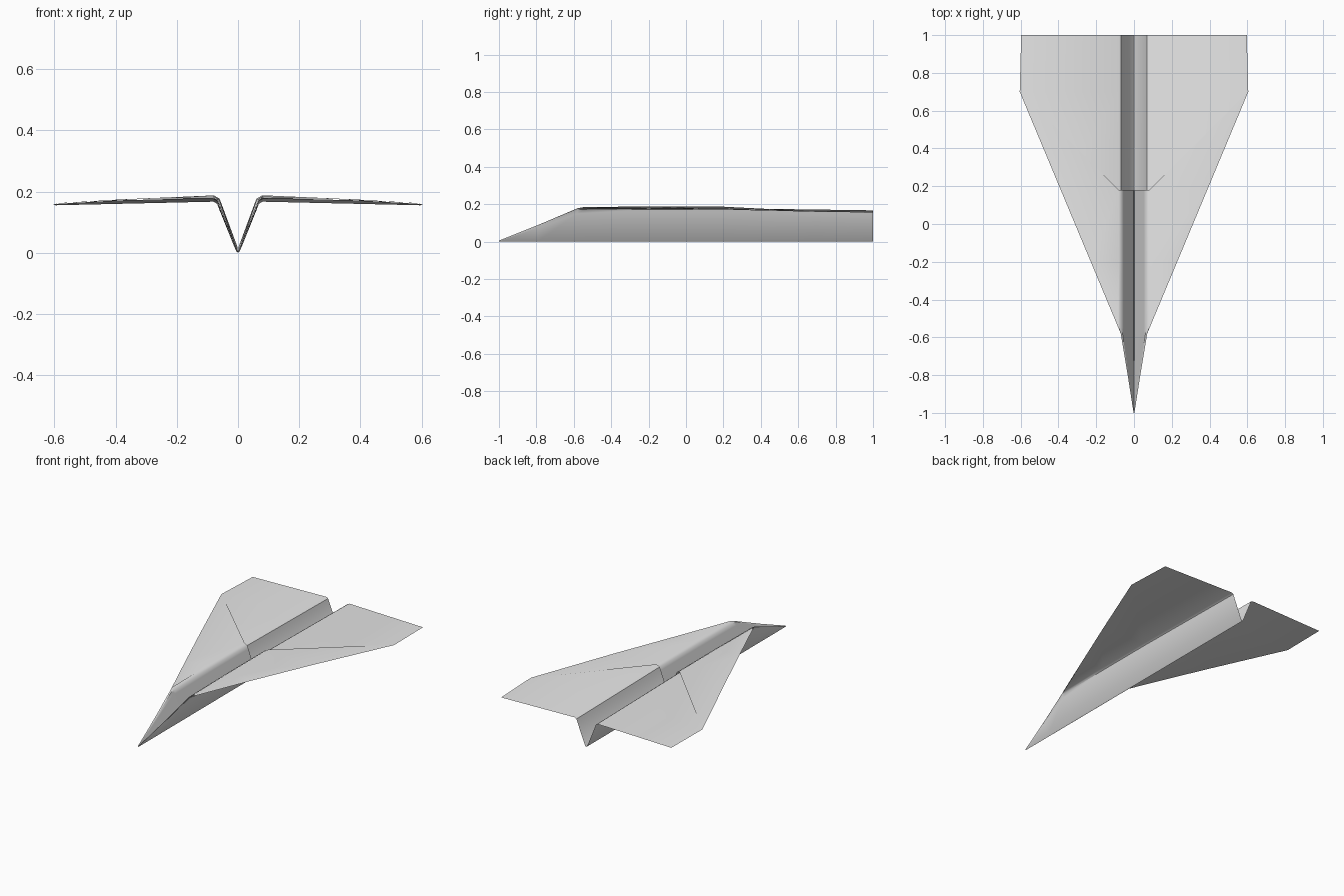
import bpy, bmesh, math

if "Cube" in bpy.data.objects:
    bpy.data.objects.remove(bpy.data.objects["Cube"])

paper = bpy.data.materials.new("light_grey_paper")
paper.diffuse_color = (0.8, 0.8, 0.8, 1)
paper.use_nodes = True
paper.node_tree.nodes["Principled BSDF"].inputs["Base Color"].default_value = paper.diffuse_color

NOSE, SHOULDER, FLAP_END, TIP = -1.0, -0.58, 0.18, 0.70
SLOPE = (0.605 - 0.07) / (TIP - SHOULDER)


def mix(a, b, t):
    return a + (b - a) * t


def edge_x(y):
    """Half width of the wing at y."""
    if y > TIP:
        return mix(0.605, 0.597, (y - TIP) / 0.3)
    return 0.07 + SLOPE * (y - SHOULDER)


def section(y, gap=0.0):
    """Half cross-section from keel to wing edge; gap lifts the inner layer."""
    if y < 0:
        zr = mix(0.175, 0.181, (y - SHOULDER) / 0.58)
    else:
        zr = mix(0.181, 0.167, y)
    w = max(edge_x(y), 0.07)
    ze = zr - 0.012 * (w - 0.07) / 0.535
    g = gap
    pts = [(0.0 if g == 0 else 0.002, 2.2 * g),
           (0.006 - 0.3 * g, 0.005 + 2.0 * g),
           (0.062 - g, zr - 0.024 + 0.3 * g),
           (0.068 - 0.8 * g, zr - 0.007 + 0.6 * g),
           (min(0.080, w), zr + (g if w > 0.08 else 0.6 * g)),
           (w, ze + 0.3 * g)]
    if y <= SHOULDER + 1e-6:      # the nose tapers to a point along the V
        t = max((y - NOSE) / (SHOULDER - NOSE), 0.03)
        pts = [(x * t, min(z, 0.178) * t) for x, z in pts]
    return pts


def half_sheet(bm, stations, side, gap=0.0):
    """Loft one side of a paper layer and return its vertex rows."""
    rows = [[bm.verts.new((side * x, y, z)) for x, z in section(y, gap)]
            for y in stations]
    for a, b in zip(rows, rows[1:]):
        for i in range(len(a) - 1):
            f = [a[i], a[i + 1], b[i + 1], b[i]]
            bm.faces.new(f if side > 0 else f[::-1])
    return rows


def finish(name, bm):
    bmesh.ops.remove_doubles(bm, verts=bm.verts, dist=0.00005)
    for f in bm.faces:
        f.smooth = True
    me = bpy.data.meshes.new(name)
    bm.to_mesh(me)
    bm.free()
    me.materials.append(paper)
    ob = bpy.data.objects.new(name, me)
    bpy.context.collection.objects.link(ob)
    bpy.ops.object.select_all(action='DESELECT')
    ob.select_set(True)
    bpy.context.view_layer.objects.active = ob
    bpy.ops.object.shade_smooth_by_angle(angle=math.radians(40))


# Lower sheet: keel, both wings and the tail
bm = bmesh.new()
for side in (1, -1):
    half_sheet(bm, [-1, -0.79, SHOULDER, -0.55, -0.2, FLAP_END, TIP, 1.0], side)
finish("body_sheet", bm)

# Folded-over layers lying on the wings and inside the V
for side, name in ((1, "right_fold"), (-1, "left_fold")):
    bm = bmesh.new()
    rows = half_sheet(bm, [-1, -0.79, SHOULDER, -0.55, -0.2, FLAP_END], side, 0.009)
    x, z = section(TIP)[-1]
    tip = bm.verts.new((side * x, TIP, z + 0.002))
    tri = [rows[-1][4], rows[-1][5], tip]
    bm.faces.new(tri if side > 0 else tri[::-1])
    finish(name, bm)
